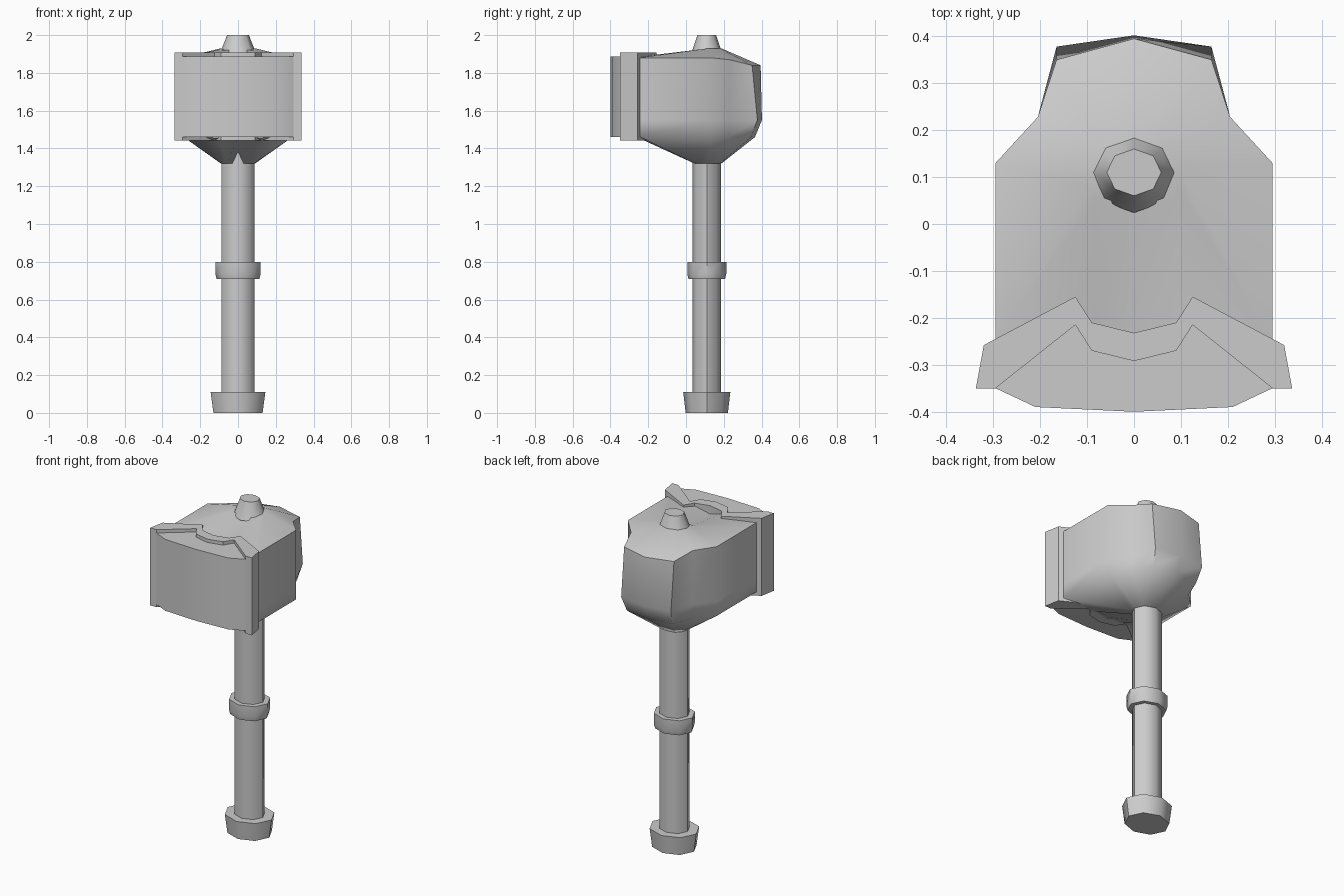
import bpy, bmesh, math

if "Cube" in bpy.data.objects:
    bpy.data.objects.remove(bpy.data.objects["Cube"])

AXIS_Y = 0.11   # handle axis


def finish(name, bm, angle):
    bmesh.ops.recalc_face_normals(bm, faces=bm.faces)
    mesh = bpy.data.meshes.new(name)
    bm.to_mesh(mesh)
    bm.free()
    ob = bpy.data.objects.new(name, mesh)
    bpy.context.collection.objects.link(ob)
    bpy.ops.object.select_all(action='DESELECT')
    ob.select_set(True)
    bpy.context.view_layer.objects.active = ob
    bpy.ops.object.shade_smooth_by_angle(angle=math.radians(angle))
    return ob


def loft(name, rings, angle=50):
    """Skin a stack of equal-length rings of 3D points and cap both ends."""
    bm = bmesh.new()
    vs = [[bm.verts.new(p) for p in r] for r in rings]
    n = len(rings[0])
    for a, b in zip(vs, vs[1:]):
        for i in range(n):
            j = (i + 1) % n
            bm.faces.new((a[i], a[j], b[j], b[i]))
    bm.faces.new(vs[0])
    bm.faces.new(vs[-1])
    return finish(name, bm, angle)


def octagon(r, z):
    """Slightly flattened eight-sided ring round the handle axis."""
    return [(r * math.cos(k * math.pi / 4),
             AXIS_Y + 0.86 * r * math.sin(k * math.pi / 4), z) for k in range(8)]


def mirror_half(half):
    """Half outline from front centre to back centre, mirrored to a full ring."""
    return half + [(-p[0],) + tuple(p[1:]) for p in half[-2:0:-1]]


def turned(name, profile):
    return loft(name, [octagon(r, z) for r, z in profile])


def prism(name, half, z0, z1):
    ring = mirror_half(half)
    return loft(name, [[(x, y, z) for x, y in ring] for z in (z0, z1)], 35)


# Handle, its fittings and the top peg
turned("handle_shaft", [(0.088, 0.06), (0.088, 1.40)])
turned("pommel", [(0.130, 0), (0.145, 0.11)])
turned("grip_ring", [(0.113, 0.71), (0.12, 0.735), (0.12, 0.80)])
turned("top_peg", [(0.10, 1.90), (0.085, 1.93), (0.058, 2.0)])

# Head body: neck flare, walls, then shoulders rising to the peg
neck = [(0, 0.035, 1.38), (0.062, 0.045, 1.32), (0.085, 0.08, 1.32), (0.09, 0.12, 1.32),
        (0.075, 0.16, 1.32), (0.05, 0.18, 1.32), (0, 0.187, 1.32)]
low = [(0, -0.25, 1.455), (0.10, -0.25, 1.455), (0.295, -0.25, 1.465), (0.295, 0.13, 1.465),
       (0.20, 0.225, 1.46), (0.15, 0.345, 1.46), (0, 0.365, 1.46)]
mid = [(0, -0.25, 1.55), (0.10, -0.25, 1.55), (0.295, -0.25, 1.55), (0.295, 0.13, 1.55),
       (0.205, 0.228, 1.55), (0.165, 0.378, 1.55), (0, 0.402, 1.55)]
high = [(0, -0.25, 1.855), (0.085, -0.25, 1.885), (0.295, -0.25, 1.88), (0.295, 0.13, 1.88),
        (0.205, 0.228, 1.87), (0.165, 0.35, 1.84), (0, 0.395, 1.84)]
crown = [(0, 0.035, 1.89), (0.085, 0.05, 1.92), (0.092, 0.08, 1.925), (0.092, 0.12, 1.93),
         (0.075, 0.16, 1.93), (0.05, 0.18, 1.93), (0, 0.187, 1.93)]
loft("head_body", [mirror_half(h) for h in (neck, low, mid, high, crown)], 60)

# Striking face plate
prism("striking_plate", [(0, -0.40), (0.21, -0.39), (0.295, -0.35), (0.125, -0.20),
                         (0.09, -0.25), (0, -0.27)], 1.46, 1.888)

# Raised zigzag band behind the plate
prism("head_band", [(0, -0.292), (0.09, -0.27), (0.125, -0.215), (0.295, -0.35),
                    (0.337, -0.35), (0.32, -0.258), (0.125, -0.155),
                    (0.09, -0.21), (0, -0.232)], 1.443, 1.908)
